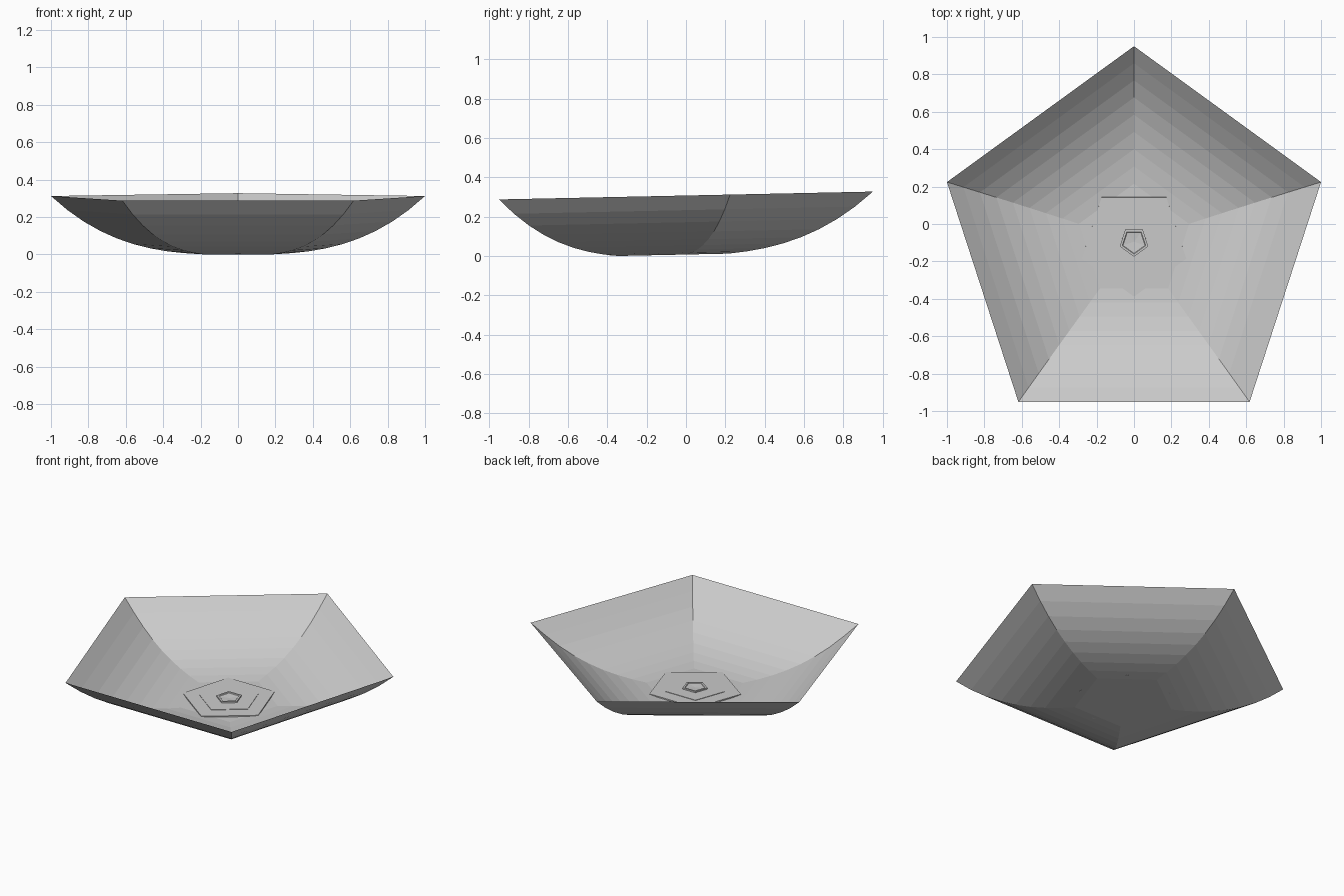
import bpy, bmesh
from math import sin, cos, pi

if "Cube" in bpy.data.objects:
    bpy.data.objects.remove(bpy.data.objects["Cube"])

TILT = 0.021
R = 1.0515


def lathe5(name, profile, start):
    """Five-sided solid from (corner radius, height) pairs; radius 0 closes an end."""
    bm = bmesh.new()
    rings = []
    for r, z in profile:
        if r == 0:
            rings.append([bm.verts.new((0, 0, z))] * 5)
        else:
            rings.append([bm.verts.new((r * cos(start + i * 2 * pi / 5),
                                        r * sin(start + i * 2 * pi / 5), z))
                          for i in range(5)])
    for a, b in zip(rings, rings[1:]):
        for i in range(5):
            j = (i + 1) % 5
            quad = list(dict.fromkeys((a[i], a[j], b[j], b[i])))
            bm.faces.new(quad)
    bmesh.ops.recalc_face_normals(bm, faces=bm.faces)
    mesh = bpy.data.meshes.new(name)
    bm.to_mesh(mesh)
    bm.free()
    ob = bpy.data.objects.new(name, mesh)
    bpy.context.collection.objects.link(ob)
    # Whole dish leans slightly to the front
    ob.location = (0, -0.0945, 0.0053)
    ob.rotation_euler.x = TILT
    return ob


# Dish: curved outer wall, thin inner wall meeting it at a sharp rim
N, r0, H = 8, 0.31, 0.30
t0 = (r0 / R) ** 3
outer, inner = [(0, 0)], []
for k in range(N + 1):
    r = r0 + (R - r0) * k / N
    z = H * ((r / R) ** 3 - t0) / (1 - t0)
    outer.append((r, z))
    if k < N:
        inner.append((r, z + 0.006))
inner = inner[::-1] + [(0, 0.006)]
lathe5("dish", outer + inner, pi / 2)

# Inverted stepped plate on the floor of the dish
lathe5("floor_plate", [(0, 0.004), (0.294, 0.004), (0.294, 0.014), (0.19, 0.014),
                       (0.19, 0.017), (0, 0.017)], -pi / 2)

# Small raised socket with a sunken middle
lathe5("centre_socket", [(0, 0.012), (0.08, 0.012), (0.08, 0.026), (0.066, 0.026),
                         (0.062, 0.022), (0, 0.018)], -pi / 2)
